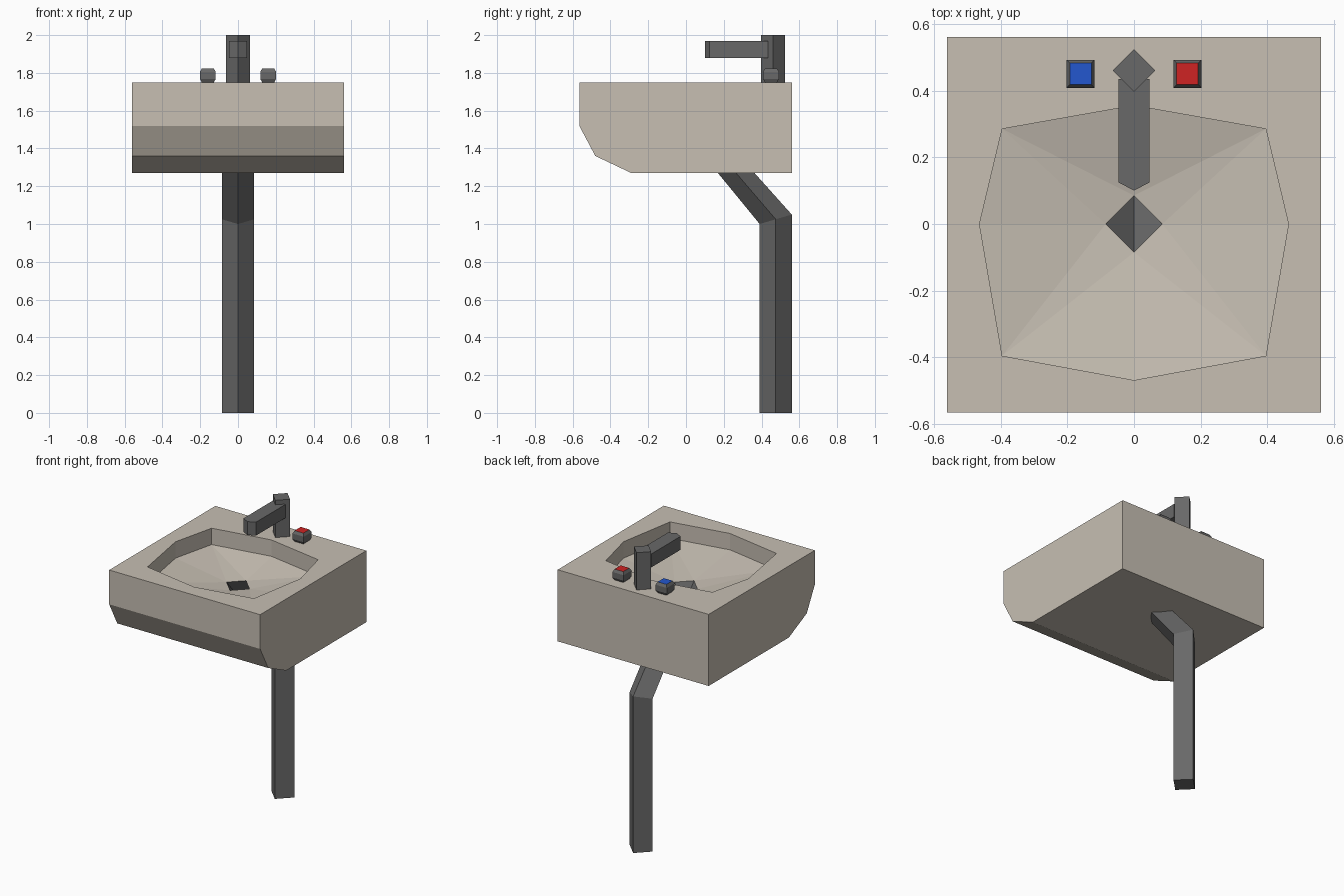
import bpy, bmesh

if "Cube" in bpy.data.objects:
    bpy.data.objects.remove(bpy.data.objects["Cube"])


def material(name, rgb):
    m = bpy.data.materials.new(name)
    m.diffuse_color = (*rgb, 1)
    m.use_nodes = True
    m.node_tree.nodes["Principled BSDF"].inputs["Base Color"].default_value = m.diffuse_color
    return m


STONE = material("warm stone", (0.57, 0.52, 0.45))
METAL = material("grey metal", (0.14, 0.14, 0.14))
BLUE = material("cold blue", (0.017, 0.095, 0.62))
RED = material("hot red", (0.62, 0.017, 0.017))


def finish(name, bm, *mats):
    bmesh.ops.recalc_face_normals(bm, faces=bm.faces)
    me = bpy.data.meshes.new(name)
    bm.to_mesh(me)
    bm.free()
    for m in mats:
        me.materials.append(m)
    ob = bpy.data.objects.new(name, me)
    bpy.context.collection.objects.link(ob)
    return ob


def loft(bm, rings, cap_start=True, cap_end=True):
    """Skin a series of rings with equal point counts."""
    vs = [[bm.verts.new(p) for p in r] for r in rings]
    n = len(vs[0])
    for a, b in zip(vs, vs[1:]):
        for i in range(n):
            j = (i + 1) % n
            bm.faces.new((a[i], a[j], b[j], b[i]))
    if cap_start:
        bm.faces.new(vs[0])
    last = bm.faces.new(vs[-1]) if cap_end else None
    return last


def diamond(cx, cy, z, r, tilt=0.0):
    return [(cx + r, cy, z), (cx, cy + r, z + tilt), (cx - r, cy, z), (cx, cy - r, z - tilt)]


# Basin: side profile spanned across x, then a rim and faceted bowl
bm = bmesh.new()
profile = [(0.56, 1.75), (0.56, 1.27), (-0.29, 1.27), (-0.48, 1.36), (-0.565, 1.52), (-0.565, 1.75)]
left = [bm.verts.new((-0.56, y, z)) for y, z in profile]
right = [bm.verts.new((0.56, y, z)) for y, z in profile]
for i in range(len(profile) - 1):
    bm.faces.new((left[i], left[i + 1], right[i + 1], right[i]))
bm.faces.new(left)
bm.faces.new(right)
corners = [right[0], left[0], left[-1], right[-1]]
# Bowl octagon: even = diagonal corners, odd = side midpoints
octagon = [(0.395, 0.285), (0, 0.355), (-0.395, 0.285), (-0.463, 0),
           (-0.395, -0.395), (0, -0.468), (0.395, -0.395), (0.463, 0)]
rim = [bm.verts.new((x, y, 1.75)) for x, y in octagon]
low = [bm.verts.new((x, y, 1.64)) for x, y in octagon]
R, Z = 0.085, 1.58
drain = [bm.verts.new(p) for p in ((0, R, Z), (-R, 0, Z), (0, -R, Z), (R, 0, Z))]
for i in range(4):
    j = (i + 1) % 4
    d0, mid, d1 = 2 * i, 2 * i + 1, (2 * i + 2) % 8
    bm.faces.new((corners[i], corners[j], rim[mid]))
    bm.faces.new((corners[i], rim[mid], rim[d0]))
    bm.faces.new((corners[j], rim[d1], rim[mid]))
    bm.faces.new((low[d0], low[mid], drain[i]))
    bm.faces.new((low[mid], low[d1], drain[i]))
    bm.faces.new((low[d1], drain[j], drain[i]))
for i in range(8):
    j = (i + 1) % 8
    bm.faces.new((rim[i], rim[j], low[j], low[i]))
finish("basin", bm, STONE)

# Drain pipe: square section, open at the drain, bent to the rear leg
bm = bmesh.new()
loft(bm, [diamond(0, 0.475, 0, R), diamond(0, 0.475, 1.025, R, 0.025), diamond(0, 0, Z, R)], cap_end=False)
finish("drain_pipe", bm, METAL)

# Tap post
bm = bmesh.new()
loft(bm, [diamond(0, 0.46, 1.75, 0.064), diamond(0, 0.46, 2.0, 0.064)])
finish("tap_post", bm, METAL)

# Tap spout with a pointed front
bm = bmesh.new()
outline = [(0.047, 0.435), (-0.047, 0.435), (-0.047, 0.125), (0, 0.10), (0.047, 0.125)]
loft(bm, [[(x, y, z) for x, y in outline] for z in (1.88, 1.97)])
finish("tap_spout", bm, METAL)

# Cold and hot knobs: bevelled blocks with coloured tops
for name, x, colour in (("cold_knob", -0.16, BLUE), ("hot_knob", 0.16, RED)):
    bm = bmesh.new()
    rings = [[(x + sx * r, 0.45 + sy * r, z) for sx, sy in ((1, 1), (-1, 1), (-1, -1), (1, -1))]
             for r, z in ((0.032, 1.75), (0.042, 1.768), (0.042, 1.805), (0.032, 1.823))]
    top = loft(bm, rings)
    top.material_index = 1
    finish(name, bm, METAL, colour)
